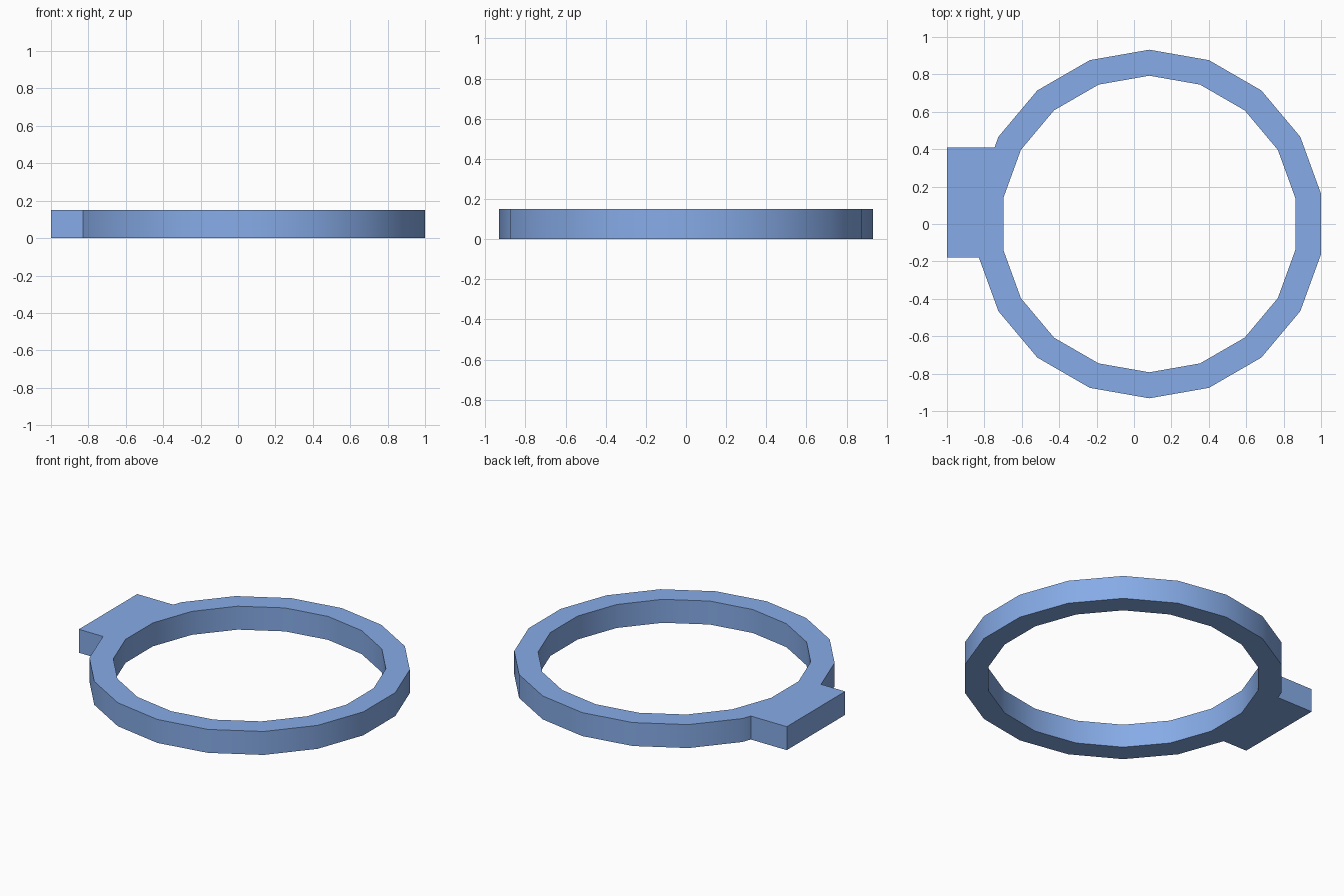
import bpy, bmesh, math
from mathutils import Vector

if "Cube" in bpy.data.objects:
    bpy.data.objects.remove(bpy.data.objects["Cube"])

CX, R_OUT, R_IN, HEIGHT, SIDES = 0.082, 0.932, 0.793, 0.15, 18
TAB_X, TAB_LOW, TAB_HIGH = -1.0, -0.18, 0.41


def ring_points(radius):
    step = math.tau / SIDES
    return [Vector((CX + radius * math.cos(step * (i + 0.5)),
                    radius * math.sin(step * (i + 0.5)), 0)) for i in range(SIDES)]


def at_y(a, b, y):
    return a.lerp(b, (y - a.y) / (b.y - a.y))


# Outer outline: the ring, with the side tab replacing its two leftmost corners
outer = ring_points(R_OUT)
tab = [at_y(outer[7], outer[8], TAB_HIGH), Vector((TAB_X, TAB_HIGH, 0)),
       Vector((TAB_X, TAB_LOW, 0)), at_y(outer[9], outer[10], TAB_LOW)]
outline = outer[:8] + tab + outer[10:]

# Fill between the outline and the round opening, then raise to thickness
bm = bmesh.new()
edges = []
for loop in (outline, ring_points(R_IN)):
    verts = [bm.verts.new(p) for p in loop]
    edges += [bm.edges.new((v, verts[(i + 1) % len(verts)])) for i, v in enumerate(verts)]
bmesh.ops.triangle_fill(bm, edges=edges, use_beauty=True, normal=(0, 0, 1))
raised = bmesh.ops.extrude_face_region(bm, geom=bm.faces[:], use_keep_orig=True)
top = [g for g in raised["geom"] if isinstance(g, bmesh.types.BMVert)]
bmesh.ops.translate(bm, verts=top, vec=(0, 0, HEIGHT))
bmesh.ops.recalc_face_normals(bm, faces=bm.faces[:])

mesh = bpy.data.meshes.new("ring_with_tab")
bm.to_mesh(mesh)
bm.free()
ring = bpy.data.objects.new("ring_with_tab", mesh)
bpy.context.collection.objects.link(ring)

# Blue finish
blue = bpy.data.materials.new("blue")
blue.diffuse_color = (0.24, 0.41, 0.80, 1)
blue.use_nodes = True
blue.node_tree.nodes["Principled BSDF"].inputs["Base Color"].default_value = blue.diffuse_color
mesh.materials.append(blue)

# Smooth round walls, crisp rims and tab corners
bpy.context.view_layer.objects.active = ring
ring.select_set(True)
bpy.ops.object.shade_smooth_by_angle(angle=math.radians(30))
